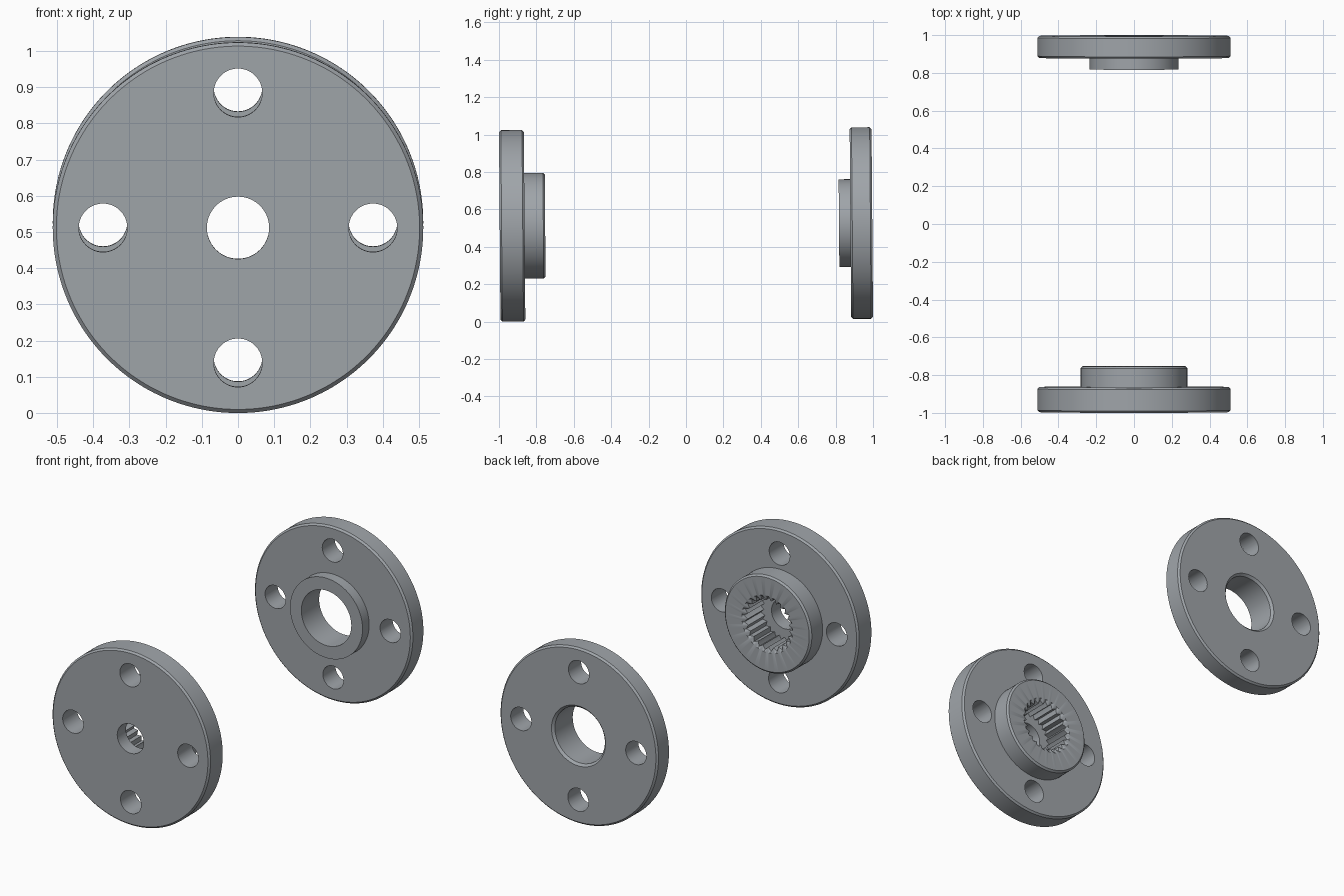
import bpy, bmesh, math
from mathutils import Matrix

if "Cube" in bpy.data.objects:
    bpy.data.objects.remove(bpy.data.objects["Cube"])

SEG = 200          # 25 spline teeth x 8 segments
TEETH = 25
RIM, BOLT_R, BOLT_CIRCLE = 0.512, 0.067, 0.373
C = 0.01           # rim chamfer
TILT = Matrix.Translation((0, 0, 0.5195)) @ Matrix.Rotation(0.008, 4, 'X')

steel = bpy.data.materials.new("grey_steel")
steel.diffuse_color = (0.35, 0.375, 0.40, 1)
steel.use_nodes = True
steel.node_tree.nodes["Principled BSDF"].inputs["Base Color"].default_value = steel.diffuse_color


def lathe(name, profile):
    """Closed profile of (radius, y) turned about y; a (root, tip) radius makes teeth."""
    bm = bmesh.new()
    rings = []
    for r, y in profile:
        ring = []
        for i in range(SEG):
            a = 2 * math.pi * i / SEG
            rad = r
            if isinstance(r, tuple):
                wave = abs(2 * ((i * TEETH / SEG) % 1) - 1)
                rad = r[1] + (r[0] - r[1]) * wave
            ring.append(bm.verts.new((rad * math.sin(a), y, rad * math.cos(a))))
        rings.append(ring)
    for k, ring in enumerate(rings):
        nxt = rings[(k + 1) % len(rings)]
        for i in range(SEG):
            j = (i + 1) % SEG
            bm.faces.new((ring[i], ring[j], nxt[j], nxt[i]))
    bmesh.ops.recalc_face_normals(bm, faces=bm.faces)
    return make(name, bm)


def make(name, bm):
    me = bpy.data.meshes.new(name)
    bm.to_mesh(me)
    bm.free()
    me.materials.append(steel)
    ob = bpy.data.objects.new(name, me)
    bpy.context.collection.objects.link(ob)
    return ob


def drill(ob, y):
    """Cut the four bolt holes through the flange at depth y, then shade and tilt."""
    bm = bmesh.new()
    for k in range(4):
        a = k * math.pi / 2
        m = Matrix.Translation((BOLT_CIRCLE * math.sin(a), y, BOLT_CIRCLE * math.cos(a)))
        bmesh.ops.create_cone(bm, cap_ends=True, segments=64, radius1=BOLT_R,
                              radius2=BOLT_R, depth=0.4,
                              matrix=m @ Matrix.Rotation(math.pi / 2, 4, 'X'))
    cutter = make("bolt_hole_cutter", bm)
    cutter.hide_render = True
    mod = ob.modifiers.new("bolt_holes", 'BOOLEAN')
    mod.operation, mod.solver, mod.object = 'DIFFERENCE', 'EXACT', cutter
    bpy.ops.object.select_all(action='DESELECT')
    bpy.context.view_layer.objects.active = ob
    ob.select_set(True)
    bpy.ops.object.modifier_apply(modifier=mod.name)
    bpy.data.objects.remove(cutter)
    bpy.ops.object.shade_smooth_by_angle(angle=math.radians(25))
    ob.matrix_world = TILT


# Front flange: solid hub with a toothed socket and a small screw hole
spline = (0.157, 0.135)
front = lathe("splined_flange", [
    (0.086, -0.996), (RIM - C, -0.996), (RIM, -0.996 + C), (RIM, -0.863 - C),
    (RIM - C, -0.863), (0.282, -0.863), (0.282, -0.763), (0.272, -0.753),
    (0.165, -0.753), (spline, -0.763), (spline, -0.915), (0.086, -0.915)])
drill(front, -0.93)

# Back flange: shallow hub with a plain bore, chamfered on the outer face
back = lathe("plain_flange", [
    (0.162, 0.818), (0.235, 0.818), (0.235, 0.879), (RIM - C, 0.879),
    (RIM, 0.879 + C), (RIM, 0.996 - C), (RIM - C, 0.996),
    (0.175, 0.996), (0.162, 0.983)])
drill(back, 0.935)
